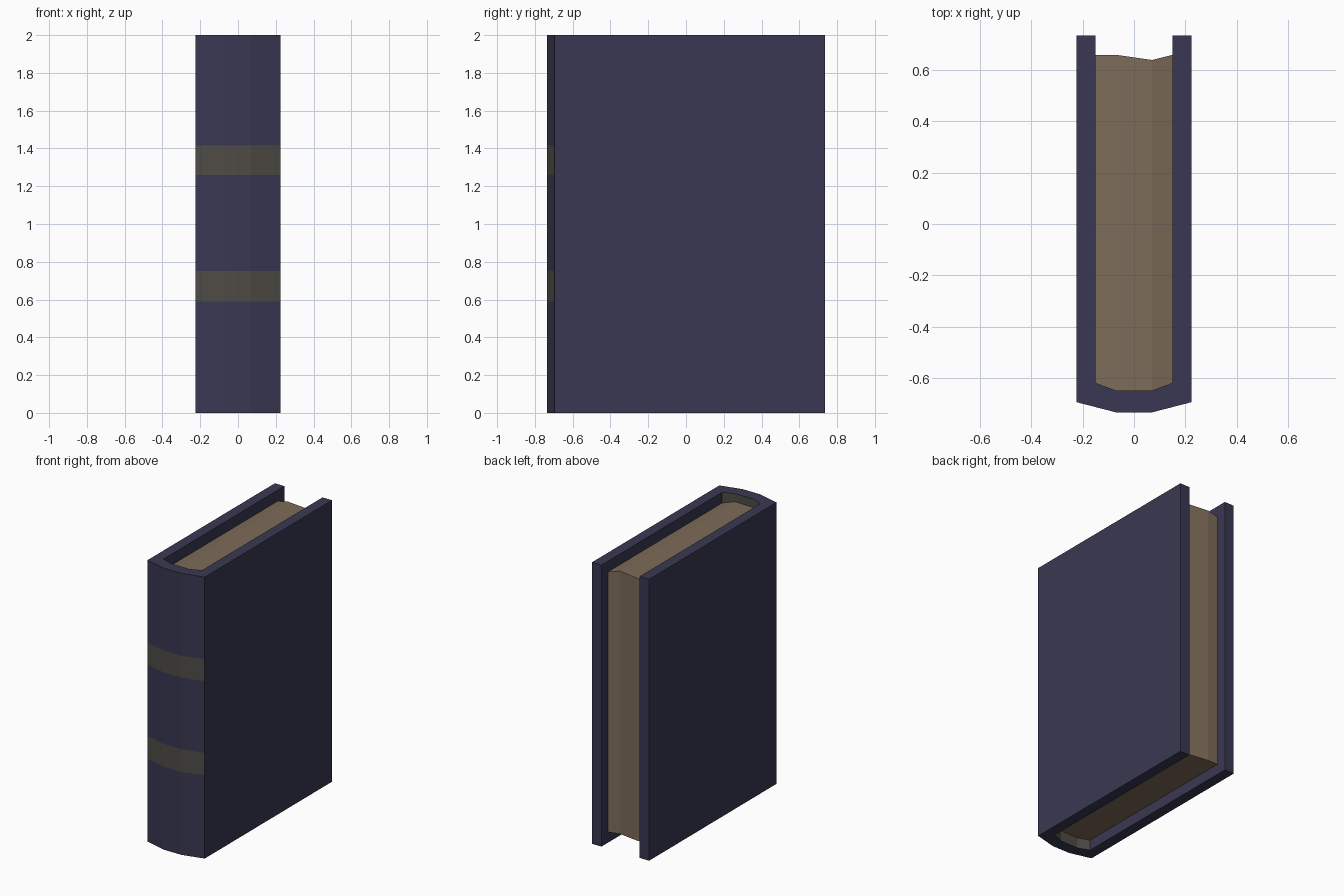
import bpy
import bmesh

cube = bpy.data.objects.get("Cube")
if cube:
    bpy.data.objects.remove(cube, do_unlink=True)

HEIGHT = 2.0
BANDS = [(0.59, 0.75), (1.26, 1.415)]


def material(name, rgb):
    mat = bpy.data.materials.new(name)
    mat.use_nodes = True
    mat.diffuse_color = (*rgb, 1)
    bsdf = mat.node_tree.nodes["Principled BSDF"]
    bsdf.inputs["Base Color"].default_value = (*rgb, 1)
    bsdf.inputs["Roughness"].default_value = 0.9
    return mat


def mirrored(half):
    """Complete a left-hand path with its mirror image."""
    return half + [(-x, y) for x, y in reversed(half)]


def finish(bm, name, mats):
    bmesh.ops.recalc_face_normals(bm, faces=bm.faces)
    mesh = bpy.data.meshes.new(name)
    bm.to_mesh(mesh)
    bm.free()
    for mat in mats:
        mesh.materials.append(mat)
    obj = bpy.data.objects.new(name, mesh)
    bpy.context.collection.objects.link(obj)
    return obj


navy = material("navy_cover", (0.041, 0.039, 0.084))
grey = material("grey_band", (0.078, 0.071, 0.060))
paper = material("tan_paper", (0.205, 0.150, 0.098))

# Cover: two boards joined by a faceted, rounded spine
outer = mirrored([(-0.225, 0.735), (-0.225, -0.695), (-0.07, -0.735)])
inner = mirrored([(-0.15, 0.735), (-0.15, -0.62), (-0.07, -0.65)])
bm = bmesh.new()
out_v = [bm.verts.new((x, y, 0)) for x, y in outer]
in_v = [bm.verts.new((x, y, 0)) for x, y in inner]
for i in range(len(outer) - 1):
    bm.faces.new((out_v[i], out_v[i + 1], in_v[i + 1], in_v[i]))
top = bmesh.ops.extrude_face_region(bm, geom=bm.faces[:])["geom"]
bmesh.ops.translate(bm, vec=(0, 0, HEIGHT),
                    verts=[g for g in top if isinstance(g, bmesh.types.BMVert)])
for z in [level for band in BANDS for level in band]:
    bmesh.ops.bisect_plane(bm, geom=bm.verts[:] + bm.edges[:] + bm.faces[:],
                           plane_co=(0, 0, z), plane_no=(0, 0, 1))
bmesh.ops.recalc_face_normals(bm, faces=bm.faces)

# Grey bands outside the spine and a grey lining inside it
for f in bm.faces:
    c = f.calc_center_median()
    banded = any(lo < c.z < hi for lo, hi in BANDS)
    outside = f.normal.y < -0.5 and banded
    lining = f.normal.y > 0.5 and c.y < 0
    f.material_index = 1 if outside or lining else 0
finish(bm, "book_cover", [navy, grey])

# Page block: strips across the width, slightly crowned on top
# columns are x, front y, back y, top z
columns = [(-0.15, -0.62, 0.66, 1.922), (-0.07, -0.65, 0.66, 1.94),
           (0.07, -0.65, 0.64, 1.943), (0.15, -0.62, 0.66, 1.924)]
bm = bmesh.new()
rings = []
for x, front, back, z in columns:
    loop = [(front, 0.075), (back, 0.075), (back, z), (front, z)]
    rings.append([bm.verts.new((x, y, h)) for y, h in loop])
for a, b in zip(rings, rings[1:]):
    for i in range(4):
        j = (i + 1) % 4
        bm.faces.new((a[i], a[j], b[j], b[i]))
bm.faces.new(rings[0])
bm.faces.new(rings[-1])
finish(bm, "page_block", [paper])
